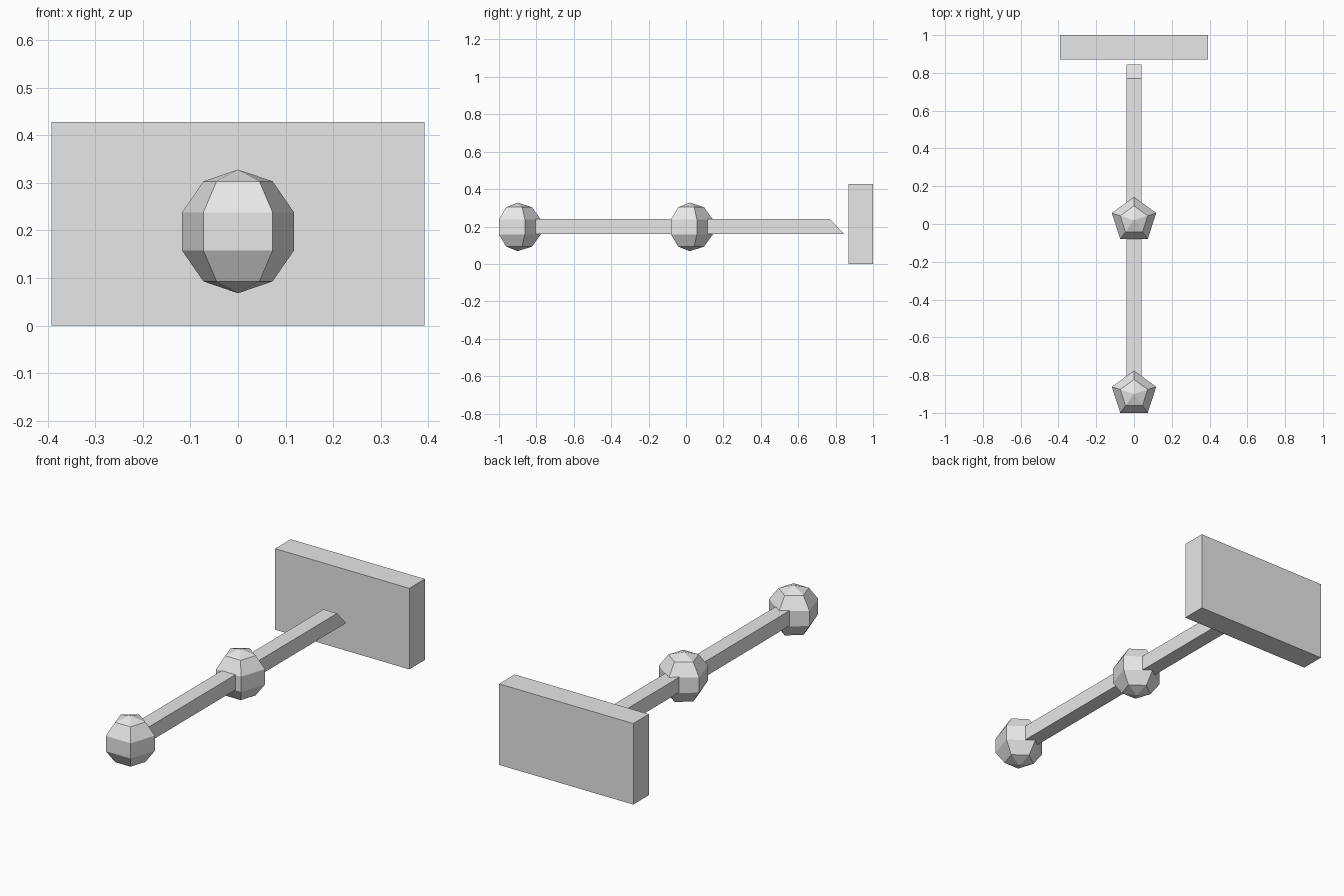
import bpy
import math

if "Cube" in bpy.data.objects:
    bpy.data.objects.remove(bpy.data.objects["Cube"])

grey = bpy.data.materials.new("light grey")
grey.diffuse_color = (0.8, 0.8, 0.8, 1)
grey.use_nodes = True
grey.node_tree.nodes["Principled BSDF"].inputs["Base Color"].default_value = grey.diffuse_color


def make(name, verts, faces):
    mesh = bpy.data.meshes.new(name)
    mesh.from_pydata(verts, [], faces)
    mesh.materials.append(grey)
    obj = bpy.data.objects.new(name, mesh)
    bpy.context.collection.objects.link(obj)
    return obj


def extrude_x(name, profile, half):
    """Closed prism from a (y, z) profile listed counter-clockwise seen from +x."""
    n = len(profile)
    verts = [(x, y, z) for x in (-half, half) for y, z in profile]
    faces = [tuple(reversed(range(n))), tuple(range(n, 2 * n))]
    faces += [(i, (i + 1) % n, n + (i + 1) % n, n + i) for i in range(n)]
    return make(name, verts, faces)


def ball(name, y, z, r=0.13, sides=5, rings=5):
    """Faceted ball with one corner of each ring pointing to +y."""
    verts = [(0, y, z + r)]
    for k in range(1, rings):
        a = math.pi * k / rings
        for i in range(sides):
            t = math.pi / 2 + 2 * math.pi * i / sides
            verts.append((r * math.sin(a) * math.cos(t),
                          y + r * math.sin(a) * math.sin(t),
                          z + r * math.cos(a)))
    verts.append((0, y, z - r))
    last = len(verts) - 1
    faces = []
    for i in range(sides):
        j = (i + 1) % sides
        faces.append((0, 1 + i, 1 + j))
        for k in range(rings - 2):
            p, q = 1 + k * sides, 1 + (k + 1) * sides
            faces.append((p + i, q + i, q + j, p + j))
        p = 1 + (rings - 2) * sides
        faces.append((p + i, last, p + j))
    return make(name, verts, faces)


# upright slab at the back
extrude_x("slab", [(0.87, 0), (1, 0), (1, 0.428), (0.87, 0.428)], 0.392)
# long square bar with a slanted tip
extrude_x("bar", [(-0.86, 0.16), (0.845, 0.16), (0.77, 0.24), (-0.86, 0.24)], 0.04)
# faceted balls at the front end and the middle
ball("front_ball", -0.9, 0.198)
ball("middle_ball", 0.02, 0.198)
